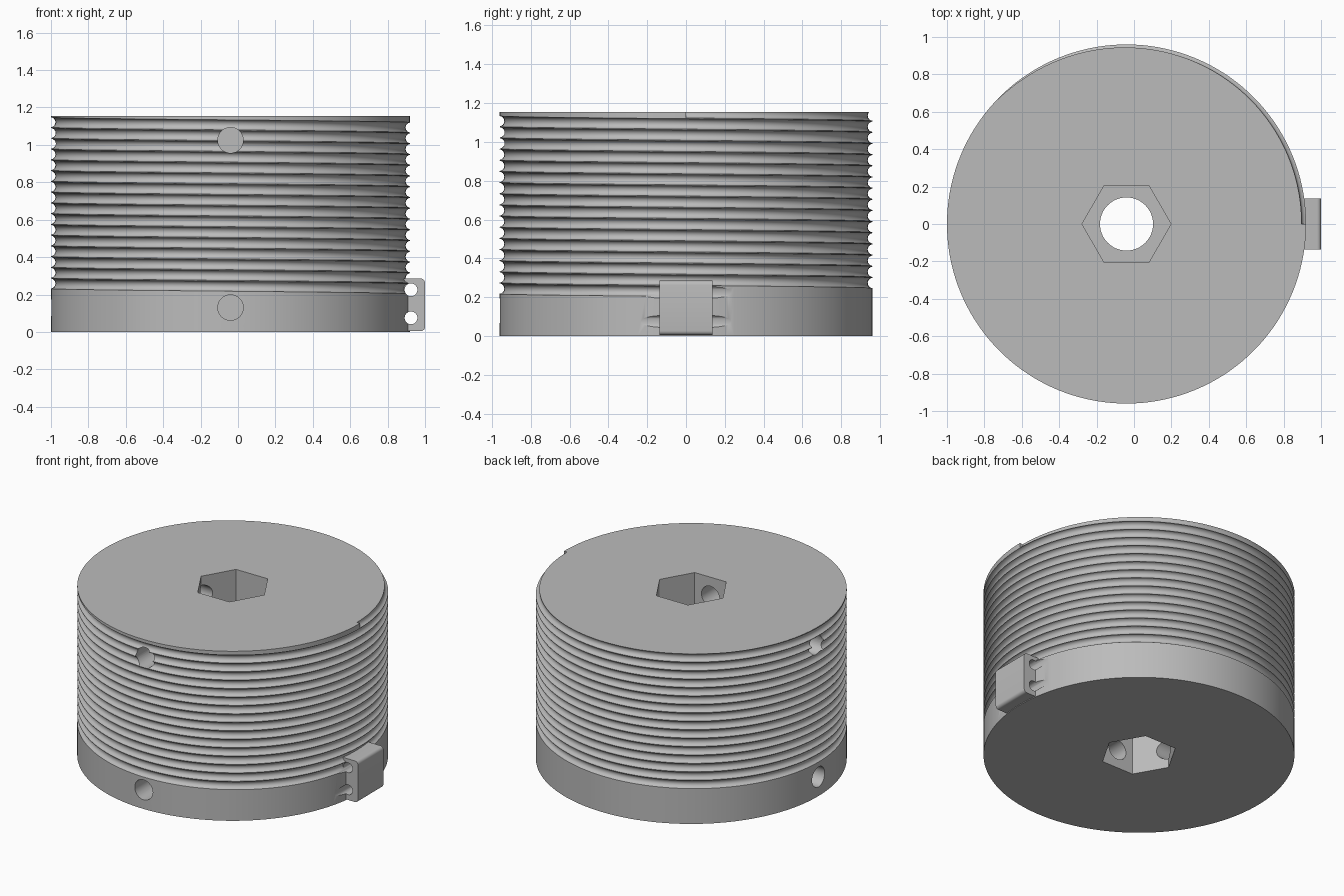
import bpy, bmesh
from math import pi, sin, cos, sqrt
from mathutils import Matrix, Vector

if "Cube" in bpy.data.objects:
    bpy.data.objects.remove(bpy.data.objects["Cube"])

CX, R, H = -0.04, 0.96, 1.155          # drum axis, radius, height
TURNS, Z0, Z1 = 16, 0.23, 1.15         # rope groove helix
PITCH = (Z1 - Z0) / TURNS
GR, OFF = 0.027, 0.003                 # groove radius, centre offset outwards
HALF = sqrt(GR ** 2 - OFF ** 2)
SEG, ARC = 144, 8

grey = bpy.data.materials.new("plain_grey")
grey.use_nodes = True
colour = (0.5, 0.5, 0.5, 1)
grey.diffuse_color = colour
grey.node_tree.nodes["Principled BSDF"].inputs["Base Color"].default_value = colour


def finish(bm, name):
    bmesh.ops.recalc_face_normals(bm, faces=bm.faces)
    mesh = bpy.data.meshes.new(name)
    bm.to_mesh(mesh)
    bm.free()
    mesh.materials.append(grey)
    ob = bpy.data.objects.new(name, mesh)
    bpy.context.collection.objects.link(ob)
    return ob


def prism(name, a, b, radius, sides=40):
    """Closed prism or cylinder running from point a to point b."""
    a, b = Vector(a), Vector(b)
    turn = (b - a).to_track_quat('Z', 'Y').to_matrix().to_4x4()
    bm = bmesh.new()
    bmesh.ops.create_cone(bm, cap_ends=True, segments=sides, radius1=radius, radius2=radius,
                          depth=(b - a).length, matrix=Matrix.Translation((a + b) / 2) @ turn)
    return finish(bm, name)


def boolean(ob, other, operation):
    mod = ob.modifiers.new(other.name, 'BOOLEAN')
    mod.object, mod.operation, mod.solver = other, operation, 'EXACT'
    bpy.context.view_layer.objects.active = ob
    bpy.ops.object.modifier_apply(modifier=mod.name)
    bpy.data.objects.remove(other)


def column(bm, t):
    """Vertical outline of the drum at fraction t of a clockwise turn."""
    def vert(r, z):
        a = -2 * pi * t
        return bm.verts.new((CX + r * cos(a), r * sin(a), z))

    verts = [vert(R, 0)]
    top_r = R
    for k in range(TURNS):
        c = Z0 + PITCH * (k + t)
        for i in range(ARC + 1):
            z = min(c - HALF * cos(pi * i / ARC), H)
            r = min(R, R + OFF - sqrt(max(GR ** 2 - (z - c) ** 2, 0)))
            verts.append(vert(r, z))
        if c + HALF > H:
            top_r = r
    verts.append(vert(top_r, H))
    return verts


# Drum with the helical rope groove
bm = bmesh.new()
cols = [column(bm, j / SEG) for j in range(SEG + 1)]
for left, right in zip(cols, cols[1:]):
    for i in range(len(left) - 1):
        bm.faces.new((left[i], left[i + 1], right[i + 1], right[i]))
first, last = cols[0], cols[-1]
bm.faces.new([c[0] for c in cols[:-1]])
bm.faces.new([c[-1] for c in cols])
bm.faces.new(first[:ARC + 3])                                    # groove start wall
bm.faces.new([first[-2]] + last[-(ARC + 2):] + [first[-1]])      # groove end wall
bmesh.ops.remove_doubles(bm, verts=bm.verts, dist=0.00002)
drum = finish(bm, "rope_drum")

# Rope anchor block with rounded outer edges
bm = bmesh.new()
bmesh.ops.create_cube(bm, size=1, matrix=Matrix.Translation((0.94, 0, 0.145))
                      @ Matrix.Diagonal((0.12, 0.274, 0.28, 1)))
edges = [e for e in bm.edges if all(v.co.x > 0.95 for v in e.verts)
         and abs(e.verts[0].co.y - e.verts[1].co.y) > 0.1]
bmesh.ops.bevel(bm, geom=edges, offset=0.022, segments=5, profile=0.5, affect='EDGES')
boolean(drum, finish(bm, "anchor_block"), 'UNION')

# Rope holes through the block, grazing the drum
for z in (0.075, 0.225):
    boolean(drum, prism("rope_hole", (0.925, -0.5, z), (0.925, 0.5, z), 0.034), 'DIFFERENCE')

# Axle bore with a hexagonal pocket at each end
boolean(drum, prism("axle_bore", (CX, 0, -0.1), (CX, 0, H + 0.1), 0.142, 64), 'DIFFERENCE')
for low, high in ((-0.1, 0.27), (H - 0.27, H + 0.1)):
    pocket = prism("hex_pocket", (0, 0, low), (0, 0, high), 0.238, 6)
    # Put two corners on the x axis
    corner = max(pocket.data.vertices, key=lambda v: v.co.x).co
    if abs(corner.y) > 0.05:
        pocket.data.transform(Matrix.Rotation(pi / 6, 4, 'Z'))
    pocket.data.transform(Matrix.Translation((CX, 0, 0)))
    boolean(drum, pocket, 'DIFFERENCE')

# Set screw holes on the front and the -x side
for z in (0.13, 1.025):
    for dx, dy in ((0, -1), (-1, 0)):
        boolean(drum, prism("screw_hole", (CX, 0, z), (CX + 1.1 * dx, 1.1 * dy, z), 0.068),
                'DIFFERENCE')

bpy.ops.object.select_all(action='DESELECT')
drum.select_set(True)
bpy.context.view_layer.objects.active = drum
bpy.ops.object.shade_smooth_by_angle(angle=pi / 6)
